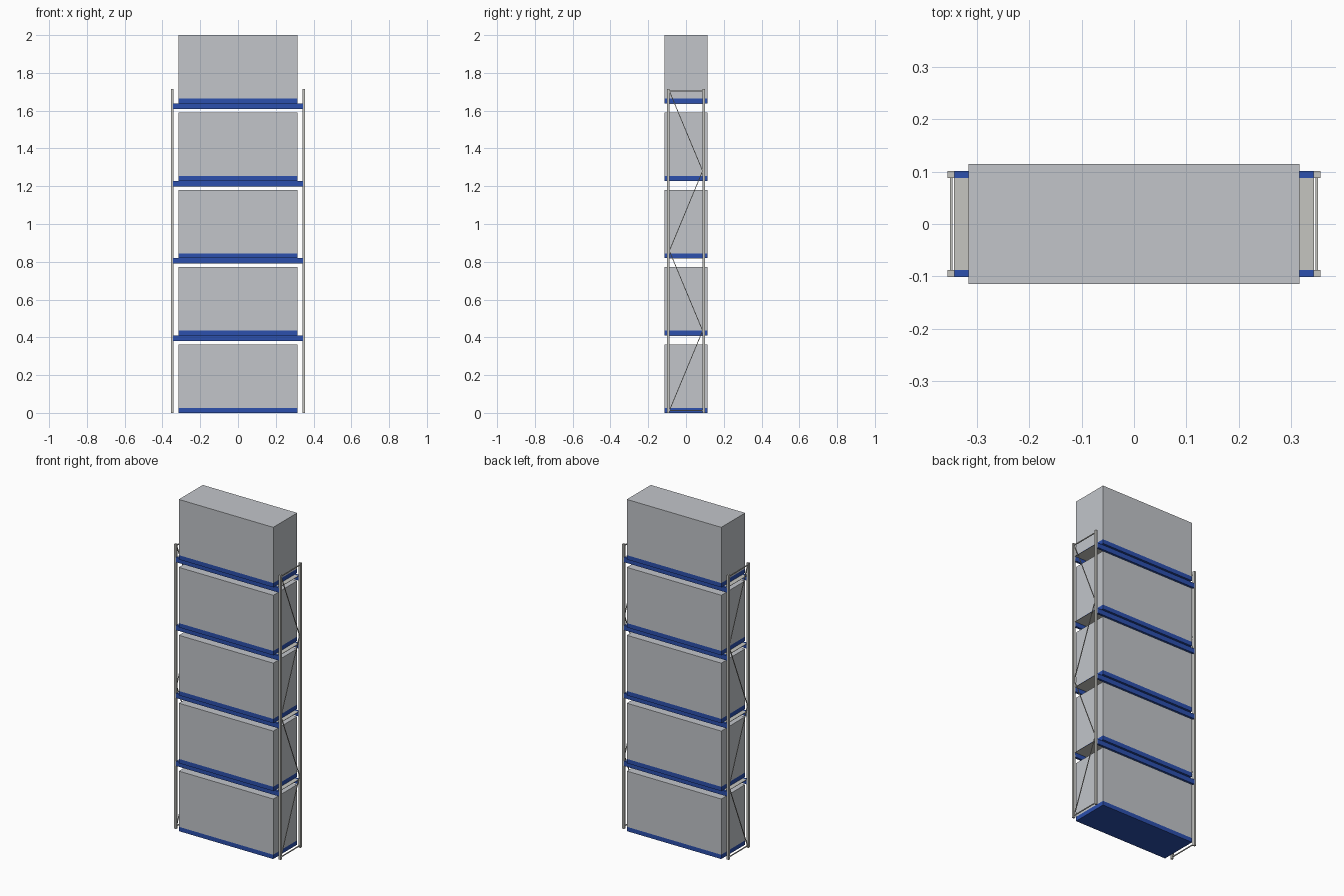
import bpy
import bmesh
from mathutils import Vector

if "Cube" in bpy.data.objects:
    bpy.data.objects.remove(bpy.data.objects["Cube"], do_unlink=True)


def make_material(name, colour):
    mat = bpy.data.materials.new(name)
    mat.use_nodes = True
    mat.diffuse_color = (*colour, 1)
    mat.node_tree.nodes["Principled BSDF"].inputs["Base Color"].default_value = (*colour, 1)
    return mat


LOAD = make_material("load grey", (0.54, 0.56, 0.59))
STEEL = make_material("galvanised steel", (0.56, 0.56, 0.53))
BLUE = make_material("blue", (0.025, 0.08, 0.42))


def box(name, low, high, mat):
    """Axis-aligned block between two corners."""
    low, high = Vector(low), Vector(high)
    mesh = bpy.data.meshes.new(name)
    bm = bmesh.new()
    bmesh.ops.create_cube(bm, size=1)
    bmesh.ops.scale(bm, vec=high - low, verts=bm.verts)
    bmesh.ops.translate(bm, vec=(low + high) / 2, verts=bm.verts)
    bm.to_mesh(mesh)
    bm.free()
    mesh.materials.append(mat)
    obj = bpy.data.objects.new(name, mesh)
    bpy.context.collection.objects.link(obj)
    return obj


def bar(name, start, end, width, mat):
    """Square bar running from start to end."""
    start, end = Vector(start), Vector(end)
    span, h = end - start, width / 2
    obj = box(name, (-h, -h, 0), (h, h, span.length), mat)
    obj.location = start
    obj.rotation_mode = 'QUATERNION'
    obj.rotation_quaternion = span.to_track_quat('Z', 'X')
    return obj


LEVELS = 5
STEP = 0.4095
PALLET_X, PALLET_Y, PALLET_H = 0.315, 0.114, 0.026
LOAD_H = 0.336
POST_IN, POST_OUT, POST_TOP = 0.342, 0.355, 1.716
DEPTH_IN, DEPTH_OUT = 0.088, 0.101
BEAM_X, BEAM_H = 0.343, 0.029

for level in range(LEVELS):
    z = level * STEP
    # Pallet and its load
    box("pallet", (-PALLET_X, -PALLET_Y, z), (PALLET_X, PALLET_Y, z + PALLET_H), BLUE)
    box("load", (-PALLET_X, -PALLET_Y, z + PALLET_H),
        (PALLET_X, PALLET_Y, z + PALLET_H + LOAD_H), LOAD)
    if level == 0:
        continue
    # Front and back beams with a thin deck between them
    for name, y0, y1 in (("front_beam", -DEPTH_OUT, -DEPTH_IN),
                         ("back_beam", DEPTH_IN, DEPTH_OUT)):
        box(name, (-BEAM_X, y0, z - BEAM_H), (BEAM_X, y1, z), BLUE)
    box("deck", (-BEAM_X, -DEPTH_IN, z - 0.002), (BEAM_X, DEPTH_IN, z), STEEL)

# End frames: posts, cross bars and zigzag bracing
for side, sx in (("left", 1), ("right", -1)):
    x0, x1 = sorted((sx * POST_IN, sx * POST_OUT))
    xc = (x0 + x1) / 2
    for end, y0, y1 in (("front", -DEPTH_OUT, -DEPTH_IN), ("back", DEPTH_IN, DEPTH_OUT)):
        box(f"{side}_{end}_post", (x0, y0, 0), (x1, y1, POST_TOP), STEEL)
    for z in (0.012, POST_TOP - 0.012):
        bar(f"{side}_cross_bar", (xc, -DEPTH_IN, z), (xc, DEPTH_IN, z), 0.005, STEEL)
    zig = [(xc, -DEPTH_IN if i % 2 == 0 else DEPTH_IN,
            0.012 + i * (POST_TOP - 0.024) / 4) for i in range(5)]
    for a, b in zip(zig, zig[1:]):
        bar(f"{side}_diagonal_brace", a, b, 0.004, STEEL)
